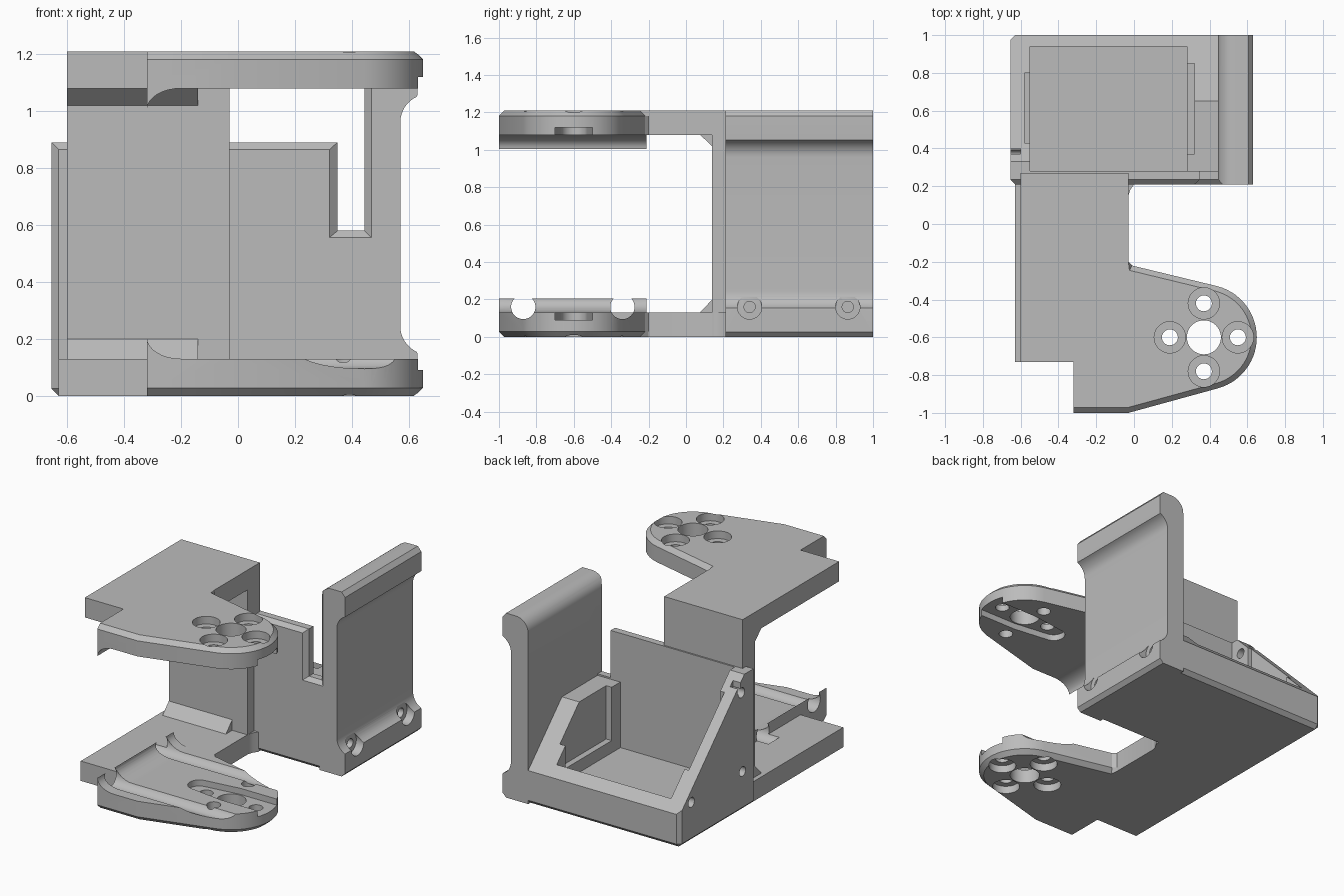
import bpy, bmesh
from math import sin, cos, pi, radians
from mathutils import Vector

if "Cube" in bpy.data.objects:
    bpy.data.objects.remove(bpy.data.objects["Cube"])

grey = bpy.data.materials.new("light_grey")
grey.use_nodes = True
COLOR = (0.5, 0.5, 0.5, 1)
grey.diffuse_color = COLOR
grey.node_tree.nodes["Principled BSDF"].inputs["Base Color"].default_value = COLOR

# Where a profile point (a, b) at depth d lands for each extrusion axis
PLACE = {"x": lambda a, b, d: (d, a, b),
         "y": lambda a, b, d: (a, d, b),
         "z": lambda a, b, d: (a, b, d)}


def prism(name, axis, profile, lo, hi, far_profile=None, chamfer=0, rule=None):
    """Extrude a profile along an axis; optionally chamfer edges chosen by a rule."""
    bm = bmesh.new()
    near = [bm.verts.new(PLACE[axis](a, b, lo)) for a, b in profile]
    far = [bm.verts.new(PLACE[axis](a, b, hi)) for a, b in far_profile or profile]
    bm.faces.new(near)
    bm.faces.new(far)
    n = len(near)
    for i in range(n):
        j = (i + 1) % n
        bm.faces.new((near[i], near[j], far[j], far[i]))
    bmesh.ops.recalc_face_normals(bm, faces=bm.faces)
    if chamfer:
        chosen = [e for e in bm.edges if rule(e.verts[0].co, e.verts[1].co)]
        bmesh.ops.bevel(bm, geom=chosen, offset=chamfer, segments=1, affect="EDGES")
    mesh = bpy.data.meshes.new(name)
    bm.to_mesh(mesh)
    bm.free()
    mesh.materials.append(grey)
    obj = bpy.data.objects.new(name, mesh)
    bpy.context.collection.objects.link(obj)
    return obj


def rect(a0, a1, b0, b1):
    return [(a0, b0), (a1, b0), (a1, b1), (a0, b1)]


def arc(a, b, r, start, end, steps):
    angles = [radians(start + (end - start) * i / steps) for i in range(steps + 1)]
    return [(a + r * cos(t), b + r * sin(t)) for t in angles]


def rod(axis, a, b, r, lo, hi):
    return prism("cutter", axis, arc(a, b, r, 0, 352.5, 47), lo, hi)


def combine(obj, others, operation="DIFFERENCE"):
    """Apply booleans one after another and remove the helper objects."""
    for other in others:
        other.hide_render = True
        mod = obj.modifiers.new("bool", "BOOLEAN")
        mod.object, mod.operation, mod.solver = other, operation, "EXACT"
        graph = bpy.context.evaluated_depsgraph_get()
        mesh = bpy.data.meshes.new_from_object(obj.evaluated_get(graph))
        obj.modifiers.clear()
        obj.data = mesh
        bpy.data.objects.remove(other)


def finish(obj):
    bpy.ops.object.select_all(action="DESELECT")
    obj.select_set(True)
    bpy.context.view_layer.objects.active = obj
    bpy.ops.object.shade_smooth_by_angle(angle=radians(25))


# Housing block: low at the back, sloping up to the front wall
def block_edges(p, q):
    m = (p + q) / 2
    along_x = abs(p.x - q.x) > 0.1
    upright = abs(p.z - q.z) > 0.1 and abs(p.y - q.y) < 0.01
    left_side = m.x < -0.6
    return (along_x and (m.z < 0.01 or (m.z > 0.8 and m.y < 0.25))
            or left_side and (upright or m.z < 0.01))


side = [(0.21, 0), (1, 0), (1, 0.22), (0.33, 0.89), (0.21, 0.89)]
housing = prism("housing", "x", side, -0.655, 0.5, chamfer=0.025, rule=block_edges)
combine(housing, [
    prism("cavity", "z", rect(-0.55, 0.28, 0.28, 0.94), 0.14, 2),
    prism("left_recess", "z", rect(-0.58, -0.5, 0.43, 0.8), 0.22, 2),
    prism("right_recess", "z", rect(0.2, 0.32, 0.37, 0.85), 0.22, 2),
    prism("right_ledge", "z", rect(0.279, 0.6, 0.281, 1.1), 0.57, 2),
    prism("notch_clearance", "z", rect(0.35, 0.6, 0.1, 0.4), 0.58, 2),
])

# Tall side wall with flared foot and head
wall = [(0.445, 0), (0.605, 0), (0.63, 0.025), (0.63, 0.145)]
wall += arc(0.67, 0.245, 0.1, 246, 180, 8)
wall += arc(0.67, 0.96, 0.1, 180, 114, 8)
wall += [(0.63, 1.06), (0.63, 1.18), (0.605, 1.21)]
wall += arc(0.535, 1.12, 0.09, 90, 180, 10)
combine(housing, [prism("wall", "y", wall, 0.21, 1)], "UNION")

# Chamfered notch edge, screw holes and cable slit
cuts = [prism("flare", "y", rect(0.32, 0.47, 0.555, 1.4), 0.209, 0.236,
              far_profile=rect(0.35, 0.445, 0.58, 1.4))]
for y in (0.34, 0.865):
    cuts += [rod("x", y, 0.16, 0.065, 0.575, 0.7), rod("x", y, 0.16, 0.03, 0.4, 0.7)]
for y, z in ((0.36, 0.78), (0.35, 0.26), (0.88, 0.26)):
    cuts.append(rod("x", y, z, 0.032, -0.7, -0.5))
cuts.append(prism("slit", "x", rect(0.37, 0.4, 0.78, 0.9), -0.7, -0.6))
combine(housing, cuts)
finish(housing)

# Upright post joining both arms, with sloped gussets
prism("post", "z", rect(-0.6, -0.03, 0.14, 0.27), 0.0, 1.21)
for name, z, tip in (("lower_gusset", 0.125, 0.205), ("upper_gusset", 1.085, 1.015)):
    prism(name, "x", [(0.07, z), (0.145, z), (0.145, tip)], -0.6, -0.14)

# Arms: rounded pivot plates with an inner lip, horn slot and screw holes
PX, PY, PR = 0.37, -0.6, 0.28


def arm(name, left, outer, inner):
    s = 1 if inner > outer else -1
    outline = [(left, 0.27), (left, -0.73), (-0.32, -0.73), (-0.32, -1), (-0.03, -1)]
    outline += arc(PX, PY, PR, -75, 75, 28) + [(-0.01, -0.22), (-0.03, -0.2)]
    outline += [(-0.03, 0.15), (-0.02, 0.18), (0, 0.21), (0, 0.27)] if s > 0 else [(-0.03, 0.27)]

    def rim(p, q):
        m = (p + q) / 2
        return (abs(p.z - outer) < 0.001 and abs(q.z - outer) < 0.001
                and m.x > -0.3 and m.y < -0.205)

    plate = prism(name, "z", outline, outer, inner, chamfer=0.028, rule=rim)
    # Lip with a concave inner side
    base = inner - s * 0.02
    curve = [(-0.2 - 0.12 * sin(t * pi / 16), inner + s * 0.075 * (1 - cos(t * pi / 16)))
             for t in range(9)]
    lip = prism("lip", "y", [(-0.32, base), (-0.2, base)] + curve, -1, -0.21)
    combine(plate, [lip], "UNION")
    # Tapered slot for the pivot horn
    slot = [(0.7, -0.7), (0.7, -0.5), (PX, -0.5)]
    slot += arc(0.14, PY, 0.07, 90, 270, 10) + [(PX, -0.7)]
    holes = [prism("slot", "z", slot, inner - s * 0.04, inner + s * 0.2),
             rod("z", PX, PY, 0.09, -0.2, 1.4)]
    for k in range(4):
        x, y = PX + 0.18 * cos(k * pi / 2), PY + 0.18 * sin(k * pi / 2)
        holes += [rod("z", x, y, 0.042, -0.2, 1.4),
                  rod("z", x, y, 0.083, outer - s * 0.1, outer + s * 0.05)]
    # Driver channels across the lower arm
    if s > 0:
        holes += [rod("x", y, 0.16, 0.065, -0.4, 0.8) for y in (-0.87, -0.34)]
    combine(plate, holes)
    finish(plate)


arm("lower_arm", -0.63, 0, 0.13)
arm("upper_arm", -0.6, 1.21, 1.08)
